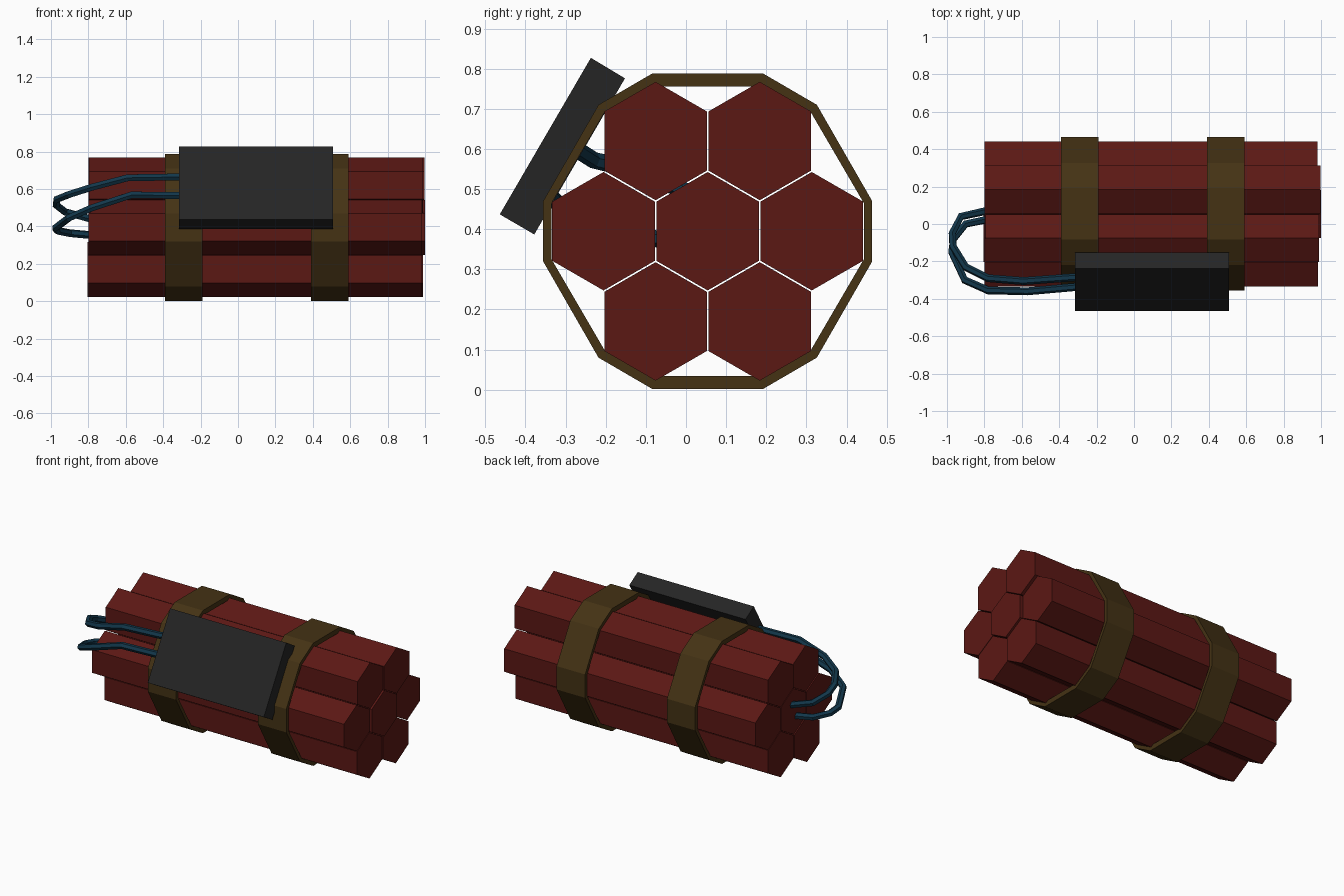
import bpy, bmesh, math
from mathutils import Vector

if "Cube" in bpy.data.objects:
    bpy.data.objects.remove(bpy.data.objects["Cube"])

CY, CZ = 0.054, 0.395   # bundle axis


def material(name, rgb):
    m = bpy.data.materials.new(name)
    m.diffuse_color = (*rgb, 1)
    m.use_nodes = True
    m.node_tree.nodes["Principled BSDF"].inputs["Base Color"].default_value = m.diffuse_color
    return m


RED = material("red_paper", (0.105, 0.009, 0.007))
TAPE = material("brown_tape", (0.058, 0.032, 0.007))
BLACK = material("black_plastic", (0.018, 0.018, 0.018))
BLUE = material("blue_wire", (0.006, 0.038, 0.07))


def finish(bm, name, mat):
    bmesh.ops.recalc_face_normals(bm, faces=bm.faces)
    me = bpy.data.meshes.new(name)
    bm.to_mesh(me)
    bm.free()
    me.materials.append(mat)
    ob = bpy.data.objects.new(name, me)
    bpy.context.collection.objects.link(ob)
    return ob


def prism(name, profile, x0, x1, mat):
    """Extrude a closed (y, z) profile along x."""
    bm = bmesh.new()
    a = [bm.verts.new((x0, y, z)) for y, z in profile]
    b = [bm.verts.new((x1, y, z)) for y, z in profile]
    n = len(profile)
    bm.faces.new(a)
    bm.faces.new(b)
    for i in range(n):
        j = (i + 1) % n
        bm.faces.new((a[i], a[j], b[j], b[i]))
    return finish(bm, name, mat)


def hexagon(cy, cz, r):
    return [(cy + r * math.sin(k * math.pi / 3), cz + r * math.cos(k * math.pi / 3))
            for k in range(6)]


# Seven hexagonal sticks: one in the centre, six around it
ends = [(-0.80, 0.98), (-0.80, 0.997), (-0.795, 0.99),
        (-0.80, 0.985), (-0.805, 0.985), (-0.80, 0.99)]
prism("stick_centre", hexagon(CY, CZ, 0.1475), -0.80, 1.0, RED)
for k, (x0, x1) in enumerate(ends):
    a = k * math.pi / 3
    prism(f"stick_{k + 1}", hexagon(CY + 0.2595 * math.cos(a), CZ + 0.2595 * math.sin(a), 0.1475),
          x0, x1, RED)


# Tape straps: twelve-sided rings that hug the bundle
quarter_out = [(0.41, 0.075), (0.272, 0.315), (0.138, 0.393)]
quarter_in = [(0.389, 0.07), (0.256, 0.298), (0.132, 0.361)]


def ring(q):
    right = [(y, -z) for y, z in reversed(q)] + q
    left = [(-y, -z) for y, z in reversed(right)]
    left = [(-y, z) for y, z in reversed(right)]
    return [(CY + y, CZ + z) for y, z in right + left]


def strap(name, x0, x1):
    bm = bmesh.new()
    loops = [[bm.verts.new((x, y, z)) for y, z in ring(q)]
             for q, x in ((quarter_out, x0), (quarter_out, x1),
                          (quarter_in, x1), (quarter_in, x0))]
    for s in range(4):
        p, q = loops[s], loops[(s + 1) % 4]
        for i in range(len(p)):
            j = (i + 1) % len(p)
            bm.faces.new((p[i], p[j], q[j], q[i]))
    finish(bm, name, TAPE)


strap("strap_left", -0.39, -0.19)
strap("strap_right", 0.39, 0.592)

# Timer box tilted against the upper front of the bundle
prism("control_box", [(-0.237, 0.827), (-0.152, 0.776), (-0.378, 0.387), (-0.464, 0.437)],
      -0.315, 0.508, BLACK)


# Two wires looping from the box to the centre stick's end
def wire(name, pts):
    cu = bpy.data.curves.new(name, 'CURVE')
    cu.dimensions = '3D'
    cu.bevel_depth = 0.021
    cu.bevel_resolution = 1
    cu.use_fill_caps = True
    sp = cu.splines.new('POLY')
    sp.points.add(len(pts) - 1)
    for p, c in zip(sp.points, pts):
        p.co = (*c, 1)
    sp.use_smooth = False
    cu.materials.append(BLUE)
    ob = bpy.data.objects.new(name, cu)
    bpy.context.collection.objects.link(ob)


wire("wire_upper", [(-0.29, -0.283, 0.665), (-0.59, -0.305, 0.66), (-0.78, -0.29, 0.61),
                    (-0.90, -0.23, 0.572), (-0.968, -0.12, 0.545), (-0.972, -0.05, 0.515),
                    (-0.925, 0.04, 0.478), (-0.78, 0.072, 0.438)])
wire("wire_lower", [(-0.29, -0.335, 0.565), (-0.57, -0.36, 0.568), (-0.78, -0.355, 0.50),
                    (-0.905, -0.30, 0.445), (-0.975, -0.15, 0.392), (-0.965, -0.08, 0.377),
                    (-0.90, 0.0, 0.364), (-0.78, 0.025, 0.353)])
